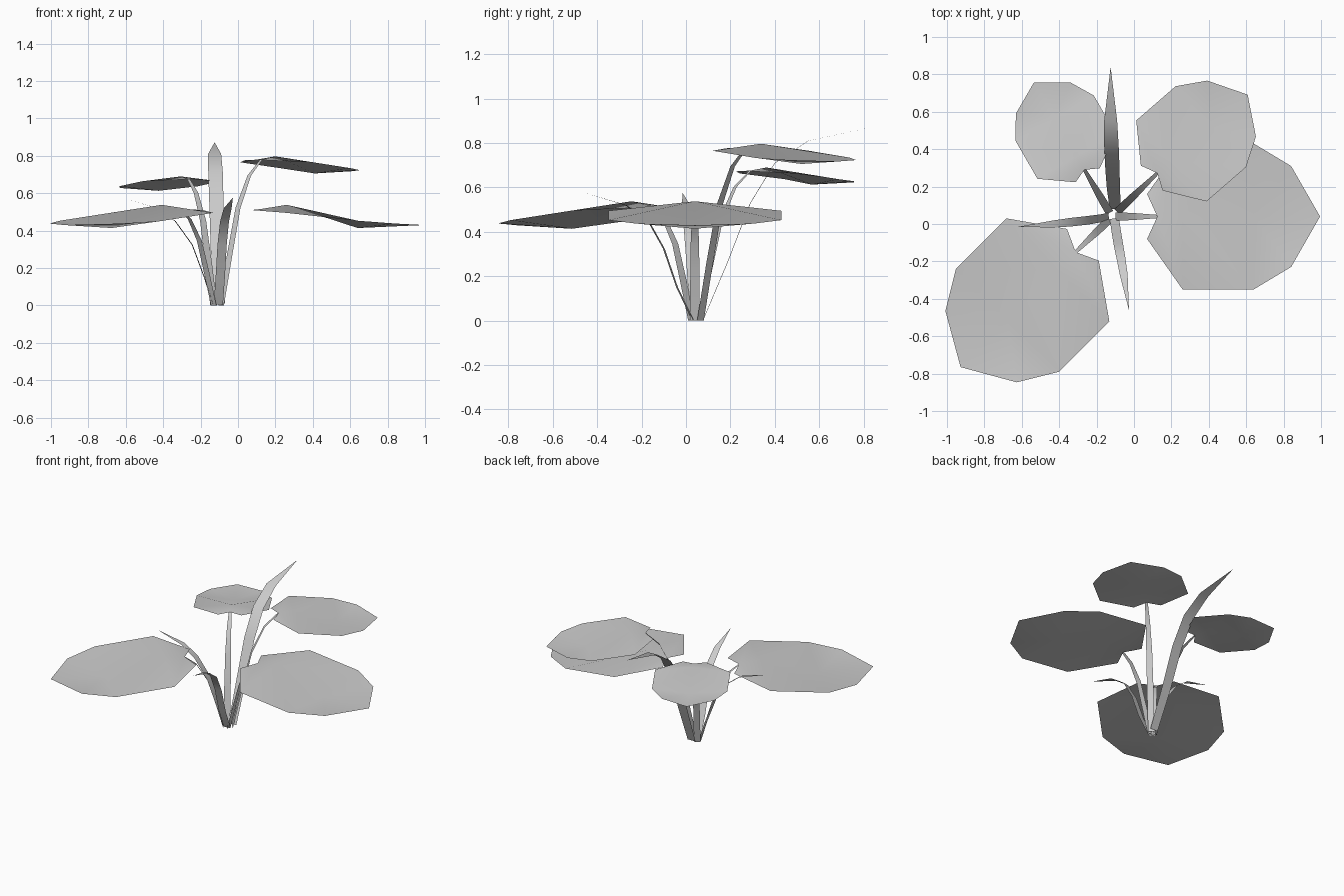
import bpy
from math import radians, cos, sin
from mathutils import Vector

if "Cube" in bpy.data.objects:
    bpy.data.objects.remove(bpy.data.objects["Cube"])


def make(name, verts, faces):
    me = bpy.data.meshes.new(name)
    me.from_pydata([tuple(v) for v in verts], [], faces)
    me.update()
    ob = bpy.data.objects.new(name, me)
    bpy.context.collection.objects.link(ob)
    for p in me.polygons:
        p.use_smooth = True
    return ob


def ribbon(name, path, widths):
    """Flat strip along a path, kept level across; the last width may be 0 (pointed)."""
    pts = [Vector(p) for p in path]
    d = pts[-1] - pts[0]
    side = Vector((-d.y, d.x, 0)).normalized()
    verts, faces = [], []
    for p, w in zip(pts, widths):
        if w:
            verts += [p - side * w / 2, p + side * w / 2]
        else:
            verts.append(p)
    for i in range(len(pts) - 1):
        a = 2 * i
        if widths[i + 1]:
            faces.append((a + 1, a, a + 2, a + 3))
        else:
            faces.append((a + 1, a, a + 2))
    return make(name, verts, faces)


# Leaf half shape: (along, across, height relative to the highest point)
MID = [(0, 0, -.022), (.135, 0, 0), (.515, 0, -.124), (.87, 0, -.108)]
EDGE = [(-.055, .12, -.028), (.135, .39, -.043), (.515, .39, -.085), (.715, .27, -.1)]


def leaf(name, at, peak, angle, size):
    c, s = cos(radians(angle)), sin(radians(angle))

    def place(u, v, h):
        u, v = u * size, v * size
        return (at[0] + u * c - v * s, at[1] + u * s + v * c, peak + h * size)

    verts = [place(*m) for m in MID]
    verts += [place(*e) for e in EDGE]
    verts += [place(u, -v, h) for u, v, h in EDGE]
    faces = [(0, 1, 5, 4), (1, 2, 6, 5), (2, 3, 7, 6),
             (0, 8, 9, 1), (1, 9, 10, 2), (2, 10, 11, 3)]
    make(name, verts, faces)


# Round leaves with their arching flat stems
STEM = [(0, 0), (.2, .33), (.42, .67), (.7, .89), (1, 1)]
for name, base, at, peak, angle, size in [
        ("right", (-.10, .04), (.125, .04), .538, 0, 1),
        ("front_left", (-.13, .025), (-.312, -.15), .538, 225, 1),
        ("back_right", (-.09, .065), (.125, .272), .797, 41, .735),
        ("back_left", (-.13, .06), (-.265, .29), .69, 120, .62)]:
    leaf("leaf_" + name, at, peak, angle, size)
    top = peak - .022 * size
    path = [(base[0] + (at[0] - base[0]) * r, base[1] + (at[1] - base[1]) * r, top * h)
            for r, h in STEM]
    ribbon("stem_" + name, path, [.042, .042, .038, .028, .018])

# Long pointed blades
ribbon("blade_back",
       [(-.10, .08, .01), (-.11, .19, .27), (-.115, .29, .53),
        (-.12, .40, .71), (-.125, .55, .81), (-.125, .84, .872)],
       [.06, .07, .076, .078, .07, 0])
ribbon("blade_left",
       [(-.135, .04, .005), (-.18, .03, .15), (-.245, .02, .325),
        (-.335, .01, .45), (-.43, 0, .52), (-.62, -.015, .575)],
       [.04, .042, .046, .046, .038, 0])
ribbon("blade_front",
       [(-.105, .03, .005), (-.095, -.04, .15), (-.085, -.10, .325),
        (-.072, -.17, .45), (-.055, -.27, .52), (-.027, -.46, .577)],
       [.05, .05, .05, .048, .042, 0])
